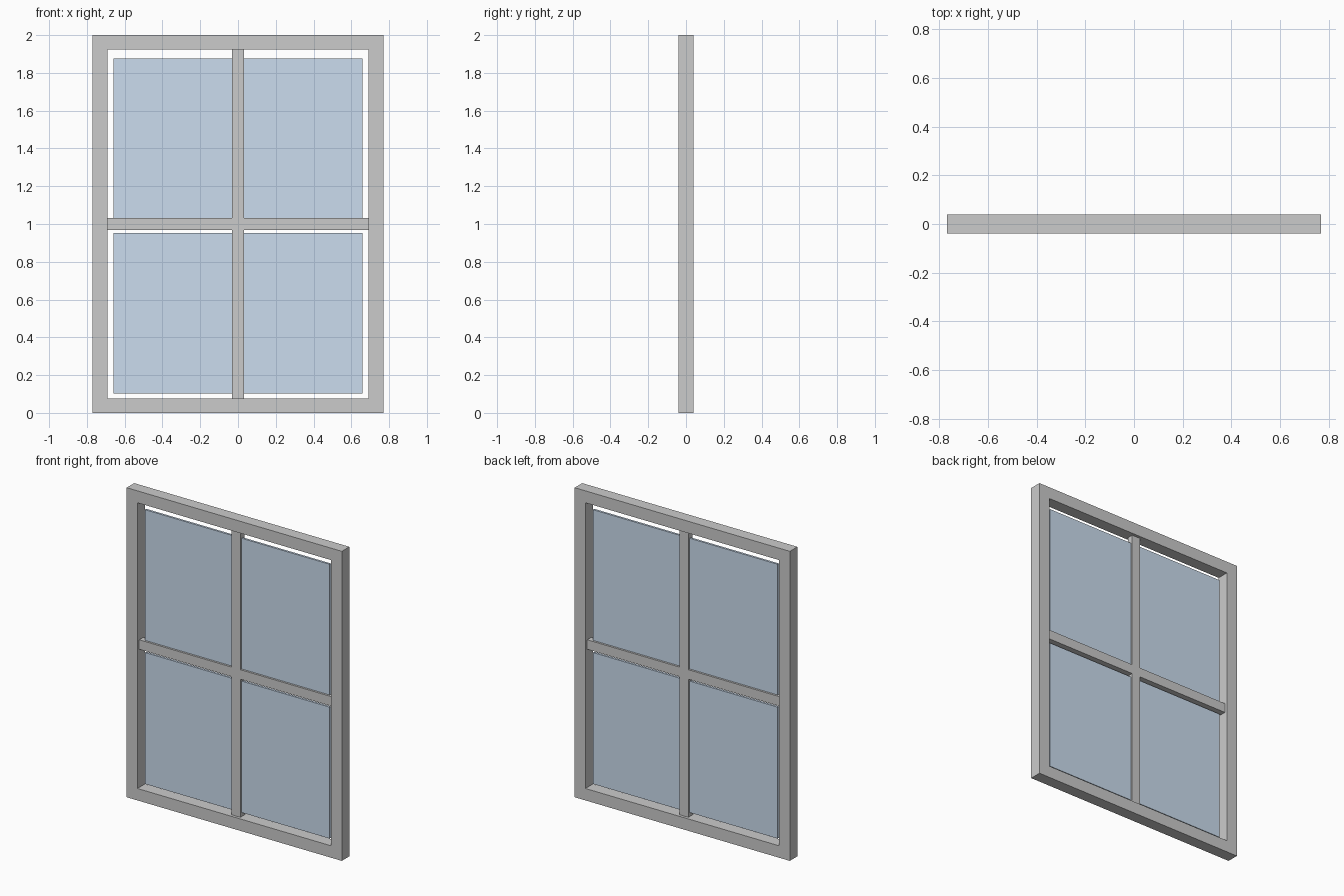
import bpy
import bmesh

if "Cube" in bpy.data.objects:
    bpy.data.objects.remove(bpy.data.objects["Cube"])

HALF_W, HEIGHT, DEPTH, RIM = 0.769, 2.0, 0.077, 0.077
BAR_W, BAR_D = 0.0615, 0.04


def add_object(name, bm, mat=None):
    bmesh.ops.recalc_face_normals(bm, faces=bm.faces)
    mesh = bpy.data.meshes.new(name)
    bm.to_mesh(mesh)
    bm.free()
    obj = bpy.data.objects.new(name, mesh)
    bpy.context.collection.objects.link(obj)
    if mat:
        mesh.materials.append(mat)
    return obj


def add_box(name, x0, x1, z0, z1, depth, mat=None):
    bm = bmesh.new()
    bmesh.ops.create_cube(bm, size=1)
    bmesh.ops.scale(bm, vec=(x1 - x0, depth, z1 - z0), verts=bm.verts)
    bmesh.ops.translate(bm, vec=((x0 + x1) / 2, 0, (z0 + z1) / 2), verts=bm.verts)
    return add_object(name, bm, mat)


# Outer frame: one continuous rectangular ring
bm = bmesh.new()
rings = []
for inset in (0, RIM):
    x = HALF_W - inset
    corners = [(-x, inset), (x, inset), (x, HEIGHT - inset), (-x, HEIGHT - inset)]
    for y in (-DEPTH / 2, DEPTH / 2):
        rings.append([bm.verts.new((cx, y, cz)) for cx, cz in corners])
outer_f, outer_b, inner_f, inner_b = rings
for a, b in ((outer_f, outer_b), (outer_b, inner_b), (inner_b, inner_f), (inner_f, outer_f)):
    for i in range(4):
        j = (i + 1) % 4
        bm.faces.new((a[i], a[j], b[j], b[i]))
add_object("window_frame", bm)

# Glazing bars
add_box("vertical_bar", -BAR_W / 2, BAR_W / 2, RIM, HEIGHT - RIM, BAR_D)
add_box("horizontal_bar", -HALF_W + RIM, HALF_W - RIM,
        HEIGHT / 2 - BAR_W / 2, HEIGHT / 2 + BAR_W / 2, BAR_D)

# Four glass panes
glass = bpy.data.materials.new("glass")
glass.diffuse_color = (0.6, 0.72, 0.86, 1)
glass.use_nodes = True
glass.node_tree.nodes["Principled BSDF"].inputs["Base Color"].default_value = glass.diffuse_color
for row, z0 in (("lower", 0.103), ("upper", 1.026)):
    for side, x0 in (("left", -0.66), ("right", 0.031)):
        add_box(f"glass_pane_{row}_{side}", x0, x0 + 0.629, z0, z0 + 0.849, 0.014, glass)
